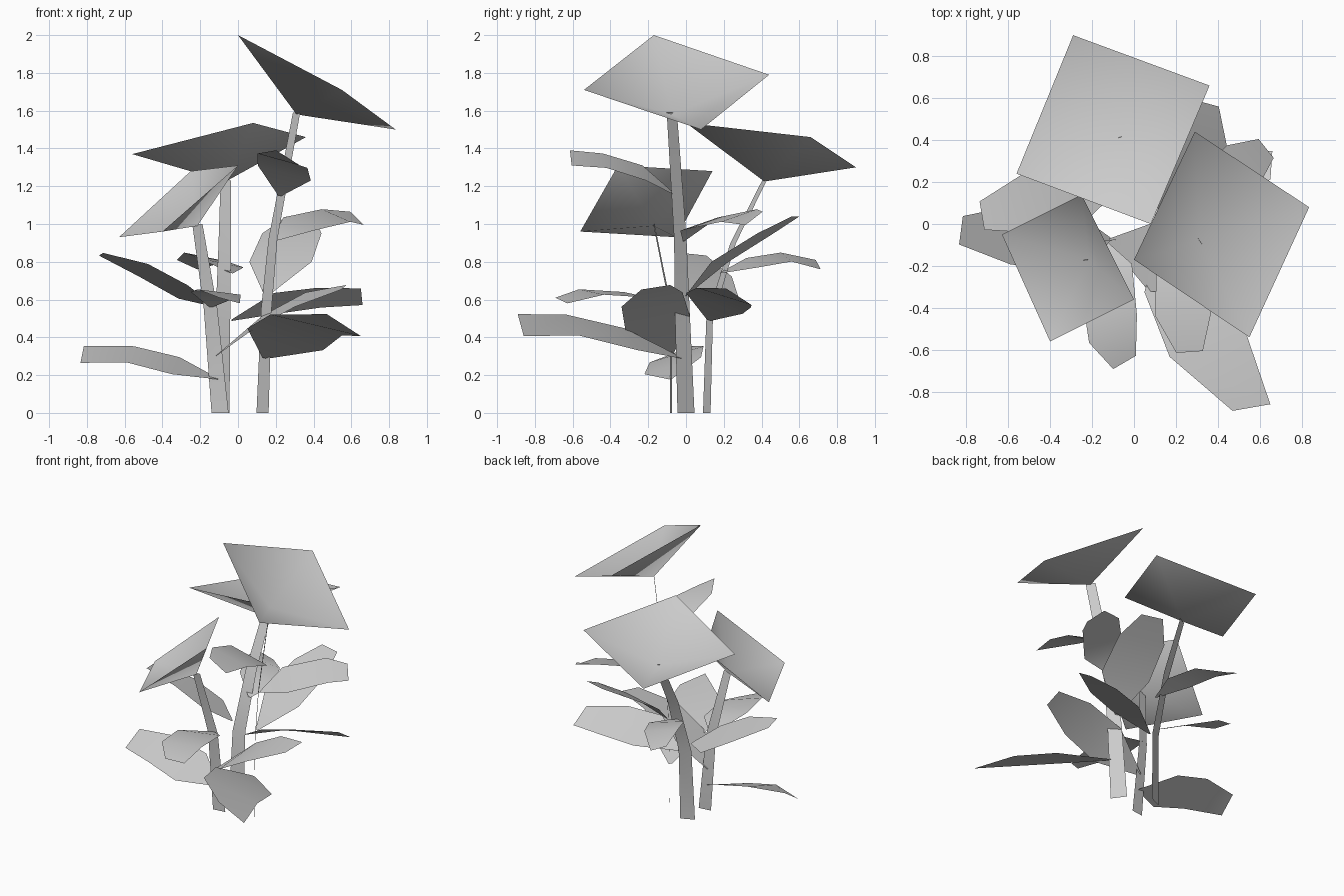
import bpy
import bmesh
from mathutils import Vector

old = bpy.data.objects.get("Cube")
if old:
    bpy.data.objects.remove(old, do_unlink=True)

grey = bpy.data.materials.new("plain_grey")
grey.use_nodes = True
shade = (0.6, 0.6, 0.6, 1.0)
grey.diffuse_color = shade
grey.node_tree.nodes["Principled BSDF"].inputs["Base Color"].default_value = shade


def make_object(name, bm, facing):
    """Turn the sheet towards the facing direction and store it as an object."""
    bm.normal_update()
    total = sum((f.normal * f.calc_area() for f in bm.faces), Vector())
    if total.dot(Vector(facing)) < 0:
        bmesh.ops.reverse_faces(bm, faces=bm.faces[:])
    for face in bm.faces:
        face.smooth = True
    mesh = bpy.data.meshes.new(name)
    bm.to_mesh(mesh)
    bm.free()
    mesh.materials.append(grey)
    obj = bpy.data.objects.new(name, mesh)
    bpy.context.collection.objects.link(obj)


def ribbon(name, centres, sides, facing):
    """Strip of quads through the centres, reaching one side vector each way."""
    bm = bmesh.new()
    rows = []
    for centre, side in zip(centres, sides):
        c, s = Vector(centre), Vector(side)
        rows.append((bm.verts.new(c - s), bm.verts.new(c + s)))
    for low, high in zip(rows, rows[1:]):
        bm.faces.new((low[0], low[1], high[1], high[0]))
    make_object(name, bm, facing)


def stem(name, path, side, facing):
    """Flat stem that narrows towards its top."""
    last = len(path) - 1
    sides = [Vector(side) * (1 - 0.4 * i / last) for i in range(len(path))]
    ribbon(name, path, sides, facing)


def leaf(name, base, lower, upper, tip, side, twist=1.0):
    """Arched blade: narrow base, two wide rows, blunt tip that keeps its tilt."""
    side = Vector(side)
    tip_side = Vector((side.x * 0.45, side.y * 0.45, side.z * twist))
    widths = [side * 0.06, side, side * 0.95, tip_side]
    ribbon(name, (base, lower, upper, tip), widths, (0, 0, 1))


def flower_head(name, apex, corners):
    """Shallow four-sided open cup standing on the stem tip."""
    bm = bmesh.new()
    centre = bm.verts.new(apex)
    rim = [bm.verts.new(c) for c in corners]
    for i, vert in enumerate(rim):
        bm.faces.new((centre, vert, rim[(i + 1) % len(rim)]))
    make_object(name, bm, (0, 0, 1))


# Stems
stem("tall_stem",
     [(0.13, 0, 0), (0.15, -0.02, 0.55), (0.185, -0.03, 0.92), (0.31, -0.075, 1.59)],
     (0.032, -0.045, 0), (1, 1, 0))
stem("back_stem",
     [(-0.09, 0.11, 0), (-0.08, 0.125, 0.5), (-0.07, 0.25, 0.9), (-0.065, 0.415, 1.23)],
     (0.045, 0.02, 0), (0, -1, 0))
stem("short_stem",
     [(-0.095, -0.08, 0), (-0.145, -0.08, 0.55), (-0.215, -0.17, 1.0)],
     (0.045, 0.006, 0), (0, -1, 0))

# Flower heads
flower_head("tall_flower_head", (0.31, -0.075, 1.58),
            [(0, -0.17, 2.0), (0.55, -0.54, 1.71), (0.835, 0.08, 1.5), (0.29, 0.44, 1.79)])
flower_head("back_flower_head", (-0.065, 0.415, 1.225),
            [(-0.29, 0.9, 1.3), (0.36, 0.66, 1.46), (0.08, 0, 1.535), (-0.56, 0.24, 1.37)])
flower_head("short_flower_head", (-0.215, -0.17, 0.99),
            [(-0.63, -0.05, 0.93), (-0.4, -0.56, 0.96), (0, -0.36, 1.31), (-0.25, 0.14, 1.28)])

# Leaves on the tall stem
leaf("top_front_leaf", base=(0.22, -0.05, 1.15), lower=(0.245, -0.22, 1.27),
     upper=(0.235, -0.43, 1.335), tip=(0.265, -0.61, 1.35), side=(0.14, 0.01, -0.04))
leaf("upper_left_leaf", base=(0.185, -0.01, 0.91), lower=(0.32, 0.07, 1.0),
     upper=(0.52, 0.28, 1.045), tip=(0.63, 0.36, 1.03), side=(0.08, -0.1, -0.035))
leaf("upper_back_leaf", base=(0.15, 0.0, 0.62), lower=(0.225, 0.18, 0.8),
     upper=(0.285, 0.42, 0.95), tip=(0.33, 0.58, 1.04), side=(0.165, -0.045, 0.0))
leaf("low_front_leaf", base=(0.14, -0.02, 0.29), lower=(0.25, -0.29, 0.39),
     upper=(0.36, -0.6, 0.465), tip=(0.56, -0.875, 0.465), side=(0.2, 0.035, -0.058))

# Leaves on the back stem
leaf("middle_left_leaf", base=(-0.035, 0.12, 0.49), lower=(0.2, 0.15, 0.58),
     upper=(0.43, 0.2, 0.61), tip=(0.655, 0.28, 0.615), side=(0.01, 0.15, -0.055),
     twist=0.8)
leaf("middle_right_leaf", base=(-0.13, 0.12, 0.565), lower=(-0.29, 0.13, 0.64),
     upper=(-0.5, 0.1, 0.755), tip=(-0.725, 0.04, 0.84), side=(-0.025, 0.15, -0.035),
     twist=0.2)
leaf("middle_back_leaf", base=(-0.035, 0.18, 0.74), lower=(-0.09, 0.35, 0.795),
     upper=(-0.17, 0.53, 0.825), tip=(-0.27, 0.7, 0.785), side=(0.12, 0.03, -0.025))

# Leaves on the short stem
leaf("long_left_leaf", base=(-0.12, -0.08, 0.3), lower=(0.1, -0.15, 0.475),
     upper=(0.33, -0.18, 0.6), tip=(0.56, -0.16, 0.665), side=(0.03, 0.17, 0.04),
     twist=0.3)
leaf("low_right_leaf", base=(-0.105, -0.08, 0.18), lower=(-0.33, -0.07, 0.25),
     upper=(-0.57, -0.05, 0.31), tip=(-0.825, -0.03, 0.31), side=(0.02, 0.15, 0.045))
leaf("middle_front_leaf", base=(-0.145, -0.08, 0.56), lower=(-0.13, -0.26, 0.625),
     upper=(-0.1, -0.5, 0.64), tip=(-0.045, -0.66, 0.595), side=(0.12, 0.07, -0.015))
